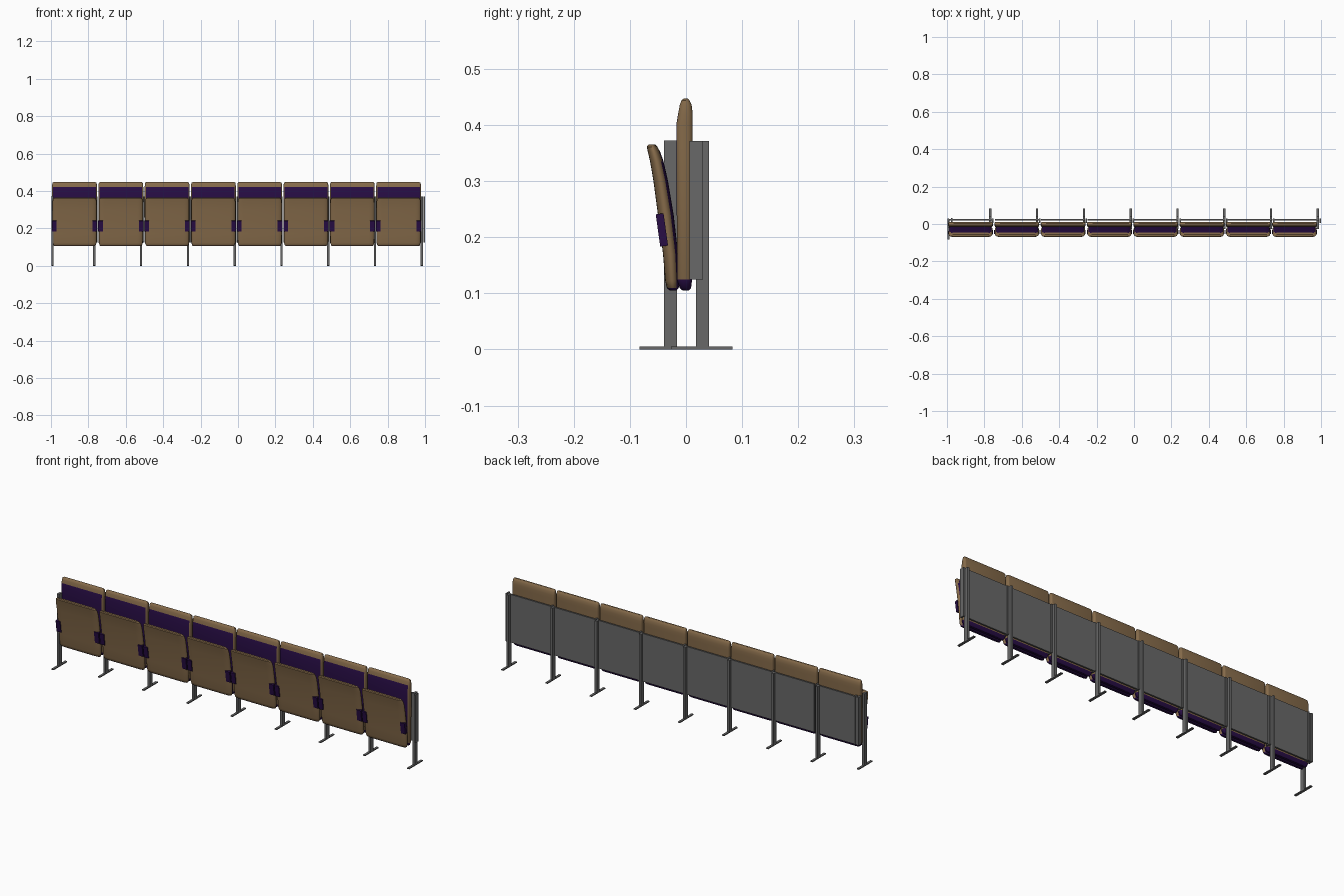
import bpy, bmesh, math
from mathutils import Matrix

if "Cube" in bpy.data.objects:
    bpy.data.objects.remove(bpy.data.objects["Cube"])


def material(name, rgb):
    m = bpy.data.materials.new(name)
    m.diffuse_color = (*rgb, 1)
    m.use_nodes = True
    m.node_tree.nodes["Principled BSDF"].inputs["Base Color"].default_value = m.diffuse_color
    return m


BROWN = material("tan wood", (0.235, 0.145, 0.068))
PURPLE = material("deep purple fabric", (0.021, 0.004, 0.06))
GREY = material("grey metal", (0.14, 0.14, 0.14))


def finish(name, bm, mats, smooth=False):
    bmesh.ops.recalc_face_normals(bm, faces=bm.faces)
    me = bpy.data.meshes.new(name)
    bm.to_mesh(me)
    bm.free()
    for m in mats:
        me.materials.append(m)
    if smooth:
        me.polygons.foreach_set("use_smooth", [True] * len(me.polygons))
        me.set_sharp_from_angle(angle=math.radians(40))
    ob = bpy.data.objects.new(name, me)
    bpy.context.collection.objects.link(ob)
    return ob


def box(name, x, y, z, mat, tilt=0):
    """Box from (min, max) ranges, tilted about its own x axis."""
    bm = bmesh.new()
    size = [b - a for a, b in (x, y, z)]
    mid = [(a + b) / 2 for a, b in (x, y, z)]
    bmesh.ops.create_cube(bm, size=1)
    bmesh.ops.transform(bm, verts=bm.verts, matrix=Matrix.Translation(mid)
                        @ Matrix.Rotation(tilt, 4, 'X') @ Matrix.Diagonal((*size, 1)))
    return finish(name, bm, [mat])


def ring(w, y0, y1, rx):
    """Flat outline with elliptical corners."""
    ry = (y1 - y0) * 0.45
    pts = []
    for cx, cy, a0 in ((w - rx, y1 - ry, 0), (rx - w, y1 - ry, 90),
                       (rx - w, y0 + ry, 180), (w - rx, y0 + ry, 270)):
        for k in range(6):
            a = math.radians(a0 + 18 * k)
            pts.append((cx + rx * math.cos(a), cy + ry * math.sin(a)))
    return pts


def loft(name, cx, rows, rx, is_purple):
    """Cushion shell lofted through rows of (z, y front, y back, half width)."""
    bm = bmesh.new()
    loops = [[bm.verts.new((cx + px, py, z)) for px, py in ring(w, y0, y1, rx)]
             for z, y0, y1, w in rows]
    for a, b in zip(loops, loops[1:]):
        for i in range(len(a)):
            j = (i + 1) % len(a)
            bm.faces.new((a[i], a[j], b[j], b[i]))
    bm.faces.new(loops[0])
    bm.faces.new(loops[-1])
    bmesh.ops.recalc_face_normals(bm, faces=bm.faces)
    for f in bm.faces:
        f.material_index = int(is_purple(f.normal, f.calc_center_median()))
    return finish(name, bm, [BROWN, PURPLE], True)


BACK = [(0.105, -0.006, 0.005, 0.105), (0.109, -0.011, 0.009, 0.112),
        (0.125, -0.016, 0.011, 0.119), (0.36, -0.017, 0.012, 0.12),
        (0.402, -0.017, 0.012, 0.12), (0.42, -0.014, 0.012, 0.12),
        (0.436, -0.011, 0.010, 0.119), (0.444, -0.008, 0.006, 0.117),
        (0.447, -0.004, 0.003, 0.112)]
SEAT = [(0.105, -0.029, -0.017, 0.108), (0.109, -0.034, -0.013, 0.113),
        (0.122, -0.037, -0.012, 0.117), (0.17, -0.041, -0.014, 0.118),
        (0.24, -0.050, -0.022, 0.118), (0.30, -0.058, -0.032, 0.118),
        (0.335, -0.064, -0.040, 0.118), (0.352, -0.068, -0.046, 0.116),
        (0.361, -0.070, -0.051, 0.113), (0.365, -0.067, -0.055, 0.106)]


# Backs have a purple front pad, seats a purple inner face; both purple below
def back_purple(n, c):
    return c.z < 0.12 or (n.y < -0.9 and c.z < 0.42)


def seat_purple(n, c):
    return c.z < 0.112 or (n.y > 0.9 and c.z < 0.345)


PITCH = 0.2475
for i in range(8):
    cx = -0.874 + PITCH * i
    loft(f"backrest_{i}", cx, BACK, 0.009, back_purple)
    loft(f"folded_seat_{i}", cx, SEAT, 0.03, seat_purple)
    # hinge covers at the seat sides
    for s in (-1, 1):
        xs = sorted((cx + s * 0.096, cx + s * 0.121))
        box(f"hinge_cover_{i}", xs, (-0.050, -0.036), (0.184, 0.242), PURPLE, 0.14)
    # rear panel
    box(f"rear_panel_{i}", (cx - 0.118, cx + 0.118), (0.019, 0.027), (0.125, 0.37), GREY)

# Legs: a post on a flat foot, with a side bracket for the panel
for i in range(8):
    x = -0.768 + 0.25 * i
    box(f"leg_post_{i}", (x - 0.006, x + 0.006), (0.018, 0.041), (0, 0.371), GREY)
    box(f"foot_{i}", (x - 0.006, x + 0.006), (-0.027, 0.083), (0, 0.005), GREY)
    box(f"bracket_{i}", (x + 0.010, x + 0.018), (0.006, 0.030), (0.125, 0.371), GREY)

# Left end leg, turned the other way
box("end_leg_post", (-0.998, -0.986), (-0.039, -0.016), (0, 0.372), GREY)
box("end_foot", (-0.998, -0.986), (-0.083, 0.027), (0, 0.005), GREY)
box("end_bracket", (-0.998, -0.988), (0.006, 0.030), (0.125, 0.371), GREY)
box("end_inner_bracket", (-0.978, -0.970), (0.012, 0.032), (0.125, 0.371), GREY)
